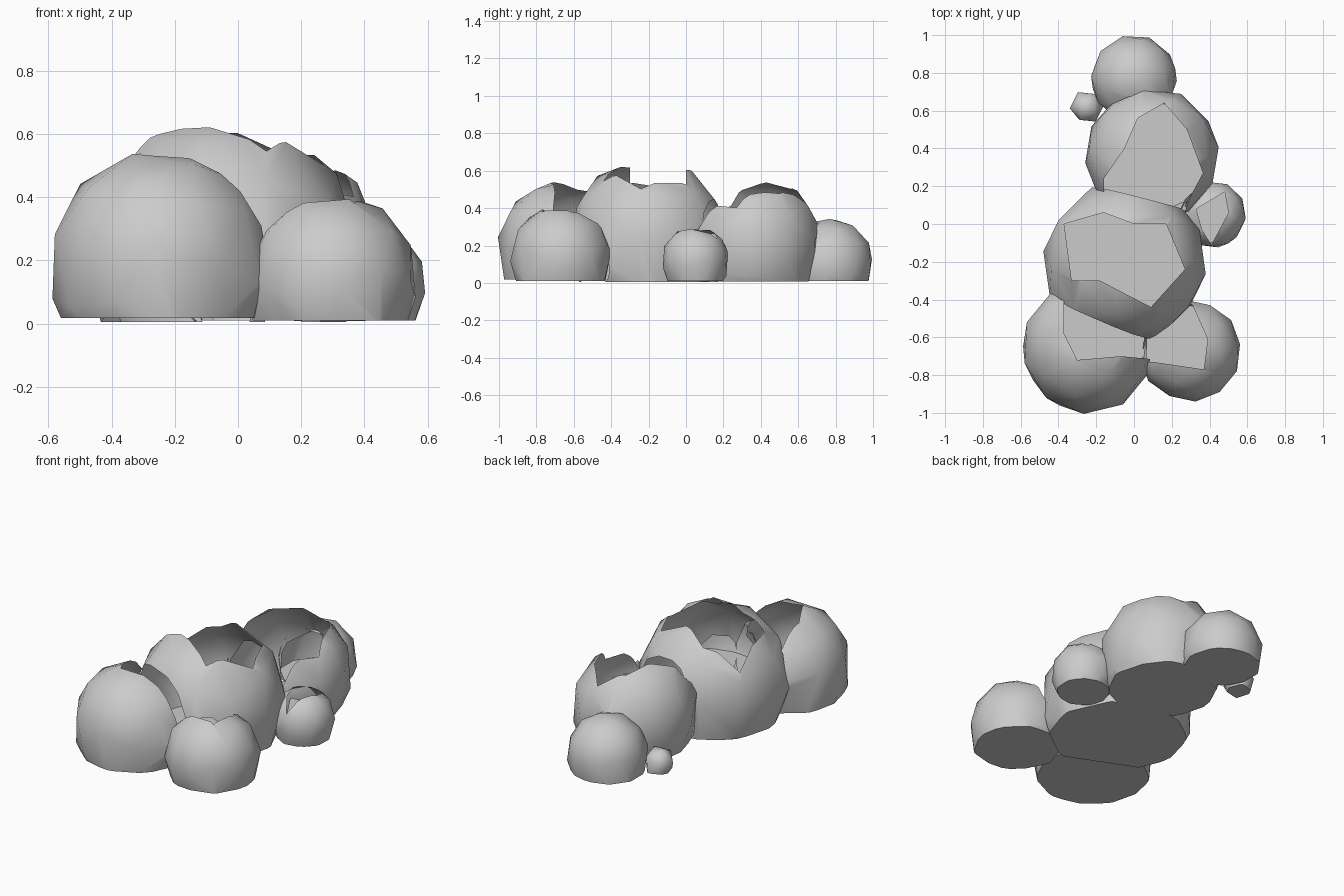
import bpy, bmesh, math, random
from mathutils import Vector, Euler

if "Cube" in bpy.data.objects:
    bpy.data.objects.remove(bpy.data.objects["Cube"])

random.seed(4)

# name: centre, radius, floor height, outline of the open top (seen from above)
BLOBS = {
    "main_clump": ((-0.05, -0.205, 0.235), 0.43, 0.005,
                   [(-.37, 0), (-.16, .06), (0, 0), (.17, 0), (.27, -.24),
                    (.09, -.44), (-.18, -.3), (-.33, -.3)]),
    "rear_clump": ((0.095, 0.365, 0.225), 0.355, 0.008,
                   [(-.16, .15), (-.16, .24), (-.05, .4), (.02, .56), (.16, .64),
                    (.28, .5), (.365, .27), (.29, .13), (.25, 0), (-.16, 0)]),
    "front_left_clump": ((-0.245, -0.655, 0.2), 0.35, 0.018,
                         [(-.37, -.3), (-.37, -.58), (-.3, -.72), (-.07, -.7),
                          (.09, -.715), (.2, -.4)]),
    "front_right_clump": ((0.295, -0.67, 0.145), 0.27, 0.01,
                          [(.0, -.45), (.0, -.73), (.1, -.73), (.37, -.77),
                           (.39, -.61), (.31, -.43), (.2, -.35)]),
    "side_clump": ((0.415, 0.05, 0.13), 0.178, 0.01,
                   [(.33, .08), (.48, .17), (.5, .06), (.41, -.11), (.36, -.03)]),
    "back_clump": ((0.0, 0.77, 0.115), 0.23, 0.01, []),
    "small_clump": ((-0.25, 0.62, 0.065), 0.09, 0.01, []),
}


def inside(p, poly):
    # even-odd test in the xy plane
    hit = False
    for a, b in zip(poly, poly[1:] + poly[:1]):
        if (a[1] > p.y) != (b[1] > p.y):
            if p.x < (b[0] - a[0]) * (p.y - a[1]) / (b[1] - a[1]) + a[0]:
                hit = not hit
    return hit


def cut(bm, co, no, clear=False):
    geom = bm.verts[:] + bm.edges[:] + bm.faces[:]
    return bmesh.ops.bisect_plane(bm, geom=geom, dist=1e-5, plane_co=co,
                                  plane_no=no, clear_outer=clear)["geom_cut"]


def make_blob(name, centre, radius, floor, hole):
    c = Vector(centre)
    bm = bmesh.new()
    bmesh.ops.create_icosphere(bm, subdivisions=1 if radius < 0.1 else 2,
                               radius=radius * 1.01)
    spin = Euler([random.uniform(0, math.tau) for _ in range(3)]).to_matrix()
    for v in bm.verts:
        v.co = spin @ v.co
        # fuller lower half, giving a wide base
        if v.co.z < 0:
            v.co.z *= 1.35
        v.co += c

    # flat base
    rim = cut(bm, (0, 0, floor), (0, 0, -1), True)
    bmesh.ops.edgeloop_fill(bm, edges=[e for e in rim if isinstance(e, bmesh.types.BMEdge)])

    # trim away what is buried in neighbouring clumps
    for other, (oc, orad, _, _) in BLOBS.items():
        d = Vector(oc) - c
        if other != name and d.length < radius + orad:
            t = (d.length_squared + radius**2 - orad**2) / (2 * d.length)
            n = d.normalized()
            # keep the seam plane upright below the centres
            cut(bm, c + n * (t + 0.008), n, True)

    # open top
    for a, b in zip(hole, hole[1:] + hole[:1]):
        cut(bm, (a[0], a[1], 0), (b[1] - a[1], a[0] - b[0], 0))
    if hole:
        gone = [f for f in bm.faces
                if f.calc_center_median().z > c.z
                and inside(f.calc_center_median(), hole)]
        bmesh.ops.delete(bm, geom=gone, context='FACES')
        # merge the guide cuts back into the facets
        bmesh.ops.dissolve_limit(bm, angle_limit=0.01, verts=bm.verts[:], edges=bm.edges[:])

    mesh = bpy.data.meshes.new(name)
    bm.to_mesh(mesh)
    bm.free()
    ob = bpy.data.objects.new(name, mesh)
    bpy.context.collection.objects.link(ob)
    bpy.ops.object.select_all(action='DESELECT')
    ob.select_set(True)
    bpy.context.view_layer.objects.active = ob
    bpy.ops.object.shade_smooth_by_angle(angle=math.radians(45))


for name, spec in BLOBS.items():
    make_blob(name, *spec)
